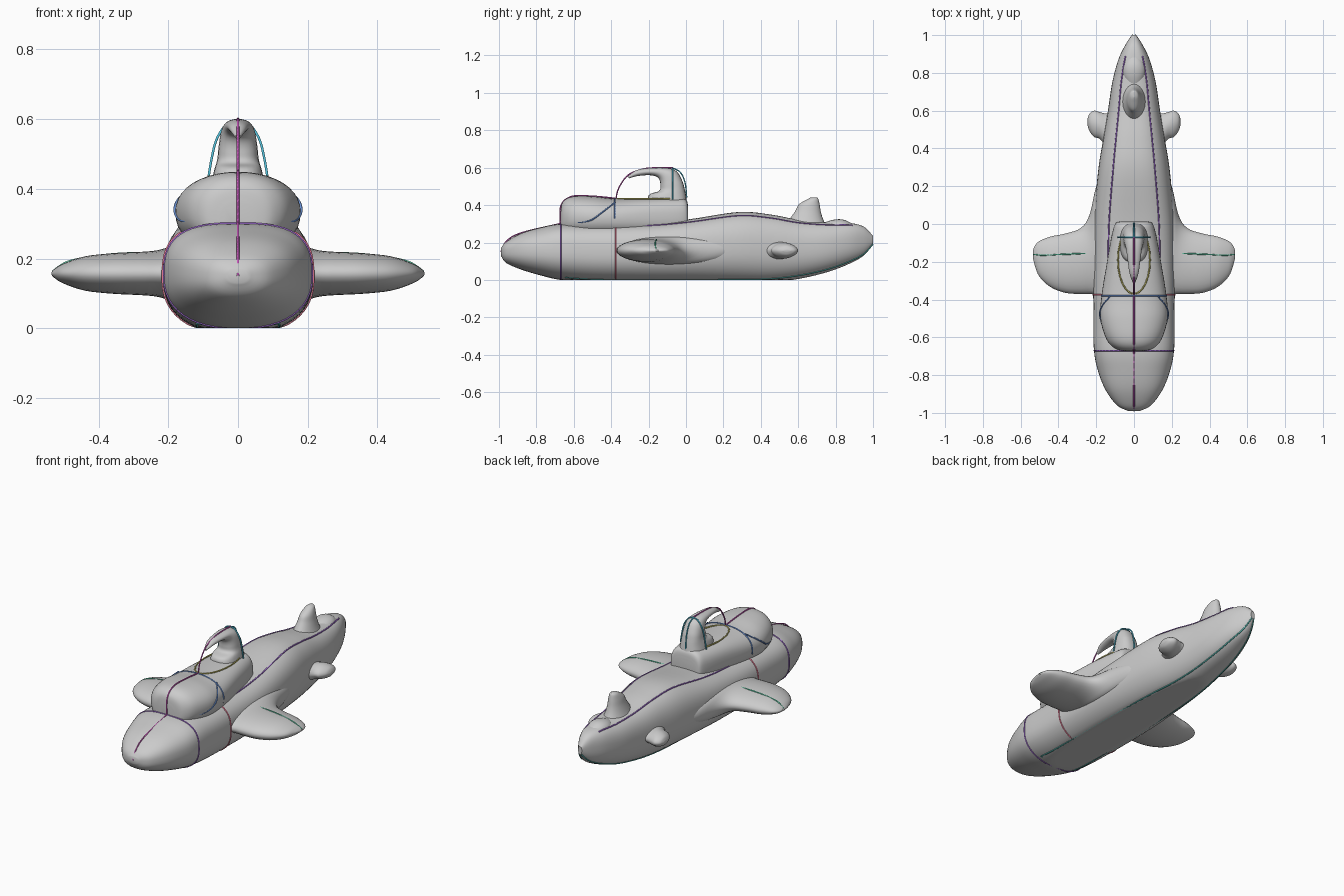
import bpy, bmesh, math
from mathutils import Vector

SIDE = lambda a, b, s: Vector((s, a, b))          # profile drawn in y,z, thickness along x
TOP = lambda a, b, s: Vector((a, b, s + 0.157))   # profile drawn in x,y, thickness along z


def smooth_path(rows, steps):
    """Catmull-Rom interpolation of equal-length tuples."""
    out, n = [], len(rows)
    for i in range(n - 1):
        p = [rows[max(0, min(n - 1, i + k))] for k in (-1, 0, 1, 2)]
        for j in range(steps):
            t = j / steps
            out.append(tuple(0.5 * (2 * b + (c - a) * t + (2 * a - 5 * b + 4 * c - d) * t * t
                                    + (3 * b - a - 3 * c + d) * t ** 3) for a, b, c, d in zip(*p)))
    return out + [rows[-1]]


def ring(row, frame, count):
    """Superellipse between two profile points; optional second exponent for the lower half."""
    a0, b0, a1, b1, h, n, *low = row
    pts = []
    for k in range(count):
        th = 2 * math.pi * k / count
        e = low[0] if low and k > count // 2 else n
        c, s = [math.copysign(abs(f) ** (2 / e), f) for f in (math.cos(th), math.sin(th))]
        u = (s + 1) / 2
        v = frame(a0 + (a1 - a0) * u, b0 + (b1 - b0) * u, c * max(h, 0.002))
        v.z = max(v.z, 0)
        pts.append(v)
    return pts


def loft(name, rows, frame=SIDE, count=40, steps=5, mirror=False):
    bm = bmesh.new()
    rings = [[bm.verts.new(p) for p in ring(r, frame, count)] for r in smooth_path(rows, steps)]
    for r, q in zip(rings, rings[1:]):
        for k in range(count):
            m = (k + 1) % count
            bm.faces.new((r[k], r[m], q[m], q[k]))
    bm.faces.new(rings[0])
    bm.faces.new(rings[-1][::-1])
    bmesh.ops.recalc_face_normals(bm, faces=bm.faces)
    me = bpy.data.meshes.new(name)
    bm.to_mesh(me)
    bm.free()
    ob = bpy.data.objects.new(name, me)
    bpy.context.collection.objects.link(ob)
    if mirror:
        ob.modifiers.new("Mirror", 'MIRROR')
    bpy.ops.object.select_all(action='DESELECT')
    ob.select_set(True)
    bpy.context.view_layer.objects.active = ob
    bpy.ops.object.shade_smooth_by_angle(angle=math.radians(40))
    return ob


COLORS = {"magenta": (0.6, 0.1, 0.5, 1), "blue": (0.15, 0.3, 0.7, 1), "cyan": (0.1, 0.6, 0.8, 1),
          "olive": (0.6, 0.55, 0.15, 1), "green": (0.1, 0.55, 0.35, 1), "violet": (0.35, 0.15, 0.65, 1),
          "teal": (0.1, 0.55, 0.5, 1), "red": (0.8, 0.2, 0.3, 1)}


def trim(name, pts, color, closed=False, both=False, steps=6):
    """Thin coloured seam line; optionally repeated on the other side."""
    cu = bpy.data.curves.new(name, 'CURVE')
    cu.dimensions, cu.bevel_depth, cu.bevel_resolution = '3D', 0.004, 1
    path = smooth_path([tuple(p) for p in pts], steps) if steps > 1 else pts
    for sx in ((1, -1) if both else (1,)):
        sp = cu.splines.new('POLY')
        sp.points.add(len(path) - 1)
        for q, p in zip(sp.points, path):
            q.co = (sx * p[0], p[1], max(p[2], 0.004), 1)
        sp.use_cyclic_u = closed
    mat = bpy.data.materials.get(color) or bpy.data.materials.new(color)
    mat.diffuse_color = COLORS[color]
    cu.materials.append(mat)
    bpy.context.collection.objects.link(bpy.data.objects.new(name, cu))


def station(y, zb, zt, w, n=2.6, low=2.3):
    return (y, zb, y, zt, w, n, low)


# Hull with a flat keel
hull = [station(*s) for s in (
    (-0.99, 0.13, 0.17, 0.03), (-0.96, 0.09, 0.205, 0.09), (-0.88, 0.055, 0.25, 0.15),
    (-0.78, 0.025, 0.28, 0.19), (-0.67, 0.0, 0.3, 0.212, 2.9), (-0.5, -0.015, 0.3, 0.215, 3),
    (-0.2, -0.02, 0.305, 0.216, 3), (0.02, -0.02, 0.325, 0.212, 2.9), (0.28, -0.02, 0.363, 0.19),
    (0.45, -0.015, 0.35, 0.163), (0.6, 0.005, 0.322, 0.138), (0.75, 0.04, 0.308, 0.115),
    (0.87, 0.085, 0.305, 0.083), (0.95, 0.13, 0.285, 0.045), (1.0, 0.19, 0.235, 0.012))]
loft("hull", hull, count=48)

# Raised cabin, narrower behind the windscreen
cabin = [station(*s) for s in (
    (-0.672, 0.25, 0.36, 0.05, 2.4), (-0.66, 0.235, 0.415, 0.1, 2.3), (-0.61, 0.23, 0.445, 0.146, 2.2),
    (-0.5, 0.22, 0.447, 0.178, 2.2), (-0.38, 0.22, 0.435, 0.172, 2.3), (-0.2, 0.22, 0.437, 0.143, 2.8),
    (-0.06, 0.22, 0.438, 0.118, 2.8), (0.0, 0.23, 0.43, 0.1, 2.8), (0.012, 0.25, 0.38, 0.08, 2.6))]
loft("cabin", cabin)

# Forward-curling tower on the cabin
loft("hook_tower", [
    (0.012, 0.36, -0.2, 0.38, 0.085, 3), (0.002, 0.44, -0.2, 0.452, 0.07, 2.6),
    (-0.008, 0.49, -0.145, 0.475, 0.06, 2.5), (-0.02, 0.53, -0.137, 0.505, 0.056, 2.4),
    (-0.05, 0.58, -0.142, 0.535, 0.05, 2.2), (-0.1, 0.598, -0.16, 0.553, 0.042, 2.2),
    (-0.18, 0.599, -0.2, 0.56, 0.034, 2), (-0.26, 0.588, -0.26, 0.555, 0.024, 2),
    (-0.31, 0.556, -0.305, 0.543, 0.008, 2)], count=24)

# Swept wings blending into the hull
loft("wing", [
    (0.15, -0.38, 0.15, 0.32, 0.085, 2), (0.2, -0.375, 0.2, 0.2, 0.075, 2),
    (0.235, -0.37, 0.235, 0.05, 0.066, 2), (0.28, -0.37, 0.28, -0.02, 0.062, 2),
    (0.36, -0.365, 0.36, -0.05, 0.058, 2), (0.44, -0.335, 0.44, -0.066, 0.049, 2),
    (0.5, -0.28, 0.5, -0.09, 0.029, 2), (0.525, -0.22, 0.525, -0.115, 0.014, 2),
    (0.535, -0.18, 0.535, -0.14, 0.004, 2)], TOP, 32, 4, mirror=True)

# Stub fins near the tail
loft("tail_stub", [
    (0.08, 0.36, 0.08, 0.6, 0.05, 1.8), (0.14, 0.40, 0.14, 0.585, 0.046, 1.8),
    (0.18, 0.45, 0.18, 0.592, 0.044, 1.8), (0.21, 0.46, 0.21, 0.6, 0.038, 1.8),
    (0.235, 0.49, 0.235, 0.585, 0.025, 1.8), (0.245, 0.52, 0.245, 0.56, 0.006, 1.8)],
    TOP, 24, 4, mirror=True)

# Dorsal tail fin and the small bump behind it
loft("dorsal_fin", [
    (0.52, 0.27, 0.76, 0.27, 0.075, 2), (0.555, 0.325, 0.735, 0.32, 0.055, 2),
    (0.585, 0.37, 0.722, 0.36, 0.042, 2), (0.605, 0.405, 0.715, 0.4, 0.034, 2),
    (0.65, 0.432, 0.708, 0.432, 0.022, 2), (0.67, 0.442, 0.7, 0.442, 0.006, 2)], count=24)
loft("tail_bump", [station(*s, 2, 2) for s in (
    (0.72, 0.25, 0.3, 0.03), (0.79, 0.24, 0.322, 0.06), (0.85, 0.24, 0.32, 0.055),
    (0.91, 0.24, 0.285, 0.02))], count=20)

# Cross-section seams on hull and cabin
trim("hull_front_seam", ring(hull[4], SIDE, 48), "violet", closed=True, steps=1)
trim("hull_mid_seam", ring(station(-0.375, -0.018, 0.302, 0.216, 3), SIDE, 48), "red", closed=True, steps=1)
trim("cabin_seam", [p for p in ring(cabin[4], SIDE, 48) if p.z > 0.3], "blue", steps=1)

# Centre-line seam and the canopy hoop in front of the tower
trim("nose_seam", [(0, -0.99, 0.15), (0, -0.96, 0.207), (0, -0.88, 0.252), (0, -0.67, 0.302)], "magenta")
trim("cabin_centre_seam", [(0, -0.672, 0.3), (0, -0.668, 0.4), (0, -0.61, 0.447), (0, -0.5, 0.448),
     (0, -0.38, 0.437)], "magenta")
trim("canopy_hoop", [(0, -0.375, 0.43), (0, -0.36, 0.49), (0, -0.31, 0.56), (0, -0.23, 0.593),
     (0, -0.15, 0.6), (0, -0.07, 0.6)], "magenta")

# Arch around the tower and its rear rib
trim("tower_arch", [(0.085, -0.07, 0.43), (0.075, -0.07, 0.49), (0.06, -0.07, 0.545),
     (0.03, -0.07, 0.588), (0, -0.07, 0.598)], "cyan", both=True)
trim("tower_rib", [(0, -0.07, 0.598), (0, -0.03, 0.575), (0, -0.005, 0.52), (0, 0.004, 0.44)], "cyan")

# Oval around the cockpit top and the windscreen edges
trim("cockpit_oval", [(0.085 * math.cos(t * math.pi / 12), -0.19 + 0.18 * math.sin(t * math.pi / 12), 0.434)
     for t in range(24)], "olive", closed=True, steps=1)
trim("windscreen_edge", [(0.02, -0.668, 0.302), (0.12, -0.63, 0.305), (0.172, -0.52, 0.315),
     (0.177, -0.45, 0.36), (0.125, -0.38, 0.415)], "blue", both=True)

# Deck, keel and wing seams follow the lofted surfaces
rows = [r for r in smooth_path(hull, 5) if -0.66 < r[0] <= 1]
trim("deck_seam", [ring(r, SIDE, 48)[8] for r in rows if -0.5 < r[0] < 0.9], "violet", both=True, steps=1)
trim("keel_seam", [(0, -0.66, 0.004)] + [ring(r, SIDE, 48)[40] for r in rows], "teal", both=True, steps=1)
trim("wing_seam", [(0.22, -0.155, 0.217), (0.36, -0.16, 0.212), (0.48, -0.165, 0.193), (0.532, -0.16, 0.162)],
     "green", both=True)
